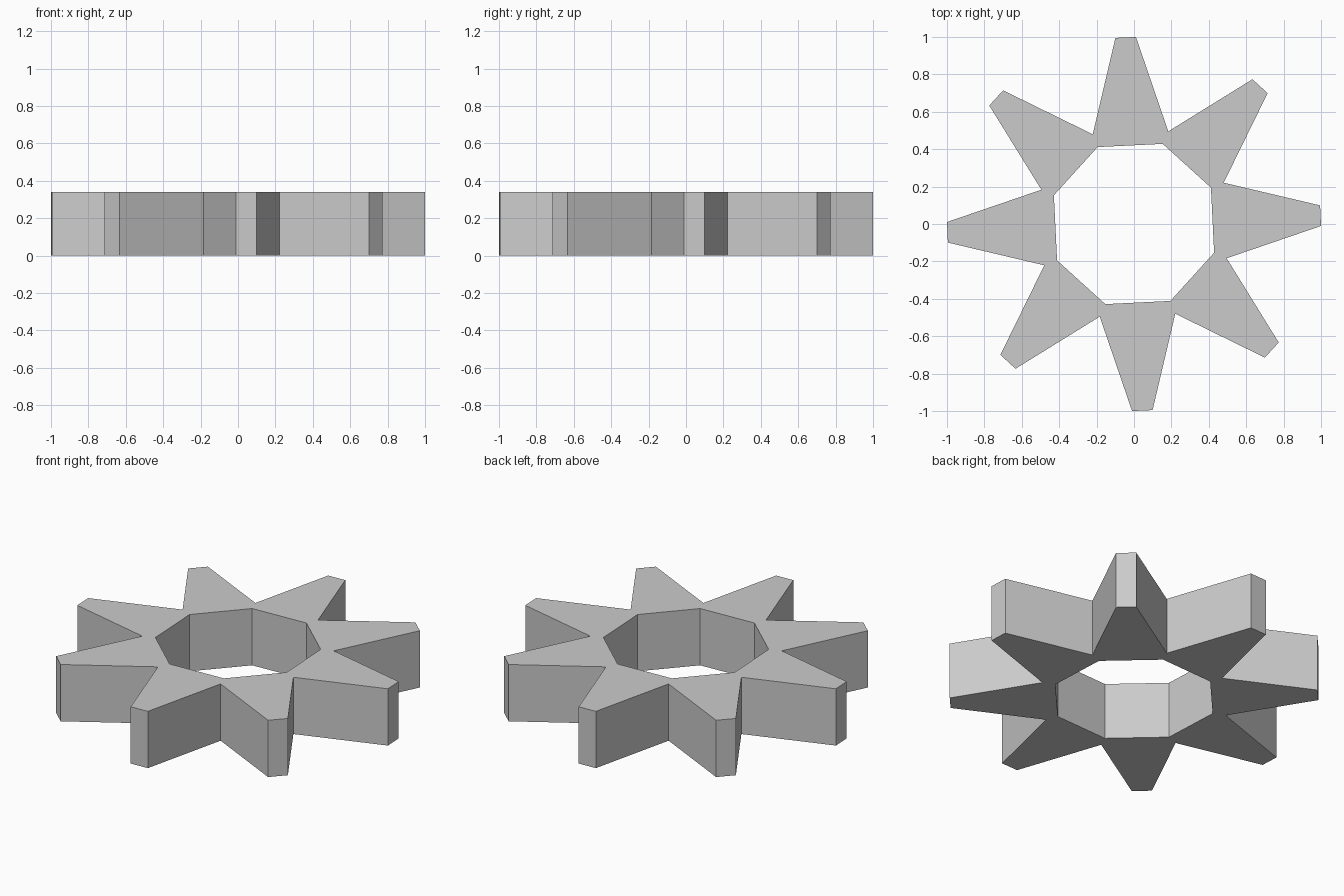
import bpy, bmesh
from math import cos, sin, radians

if "Cube" in bpy.data.objects:
    bpy.data.objects.remove(bpy.data.objects["Cube"])

TEETH = 8
HEIGHT = 0.34
STEP = 360 / TEETH


def polar(radius, degrees):
    a = radians(degrees)
    return (radius * cos(a), radius * sin(a), 0)


bm = bmesh.new()

# Corner rings of the flat outline: bore, valleys and both tooth tip corners
def ring(radius, start):
    return [bm.verts.new(polar(radius, start + i * STEP)) for i in range(TEETH)]

bore = ring(0.455, -19.7)
valley = ring(0.528, -20.3)
tip_a = ring(1.0, -0.6)
tip_b = ring(1.0, 5.7)

# Each sector is a rim segment plus a tapered tooth
faces = []
for i in range(TEETH):
    j = (i + 1) % TEETH
    faces.append(bm.faces.new((bore[i], valley[i], valley[j], bore[j])))
    faces.append(bm.faces.new((valley[i], tip_a[i], tip_b[i], valley[j])))

# Extrude the outline to full thickness
result = bmesh.ops.extrude_face_region(bm, geom=faces, use_keep_orig=True)
top = [g for g in result["geom"] if isinstance(g, bmesh.types.BMVert)]
bmesh.ops.translate(bm, verts=top, vec=(0, 0, HEIGHT))
bmesh.ops.recalc_face_normals(bm, faces=bm.faces)

mesh = bpy.data.meshes.new("toothed_wheel")
bm.to_mesh(mesh)
bm.free()
wheel = bpy.data.objects.new("toothed_wheel", mesh)
bpy.context.collection.objects.link(wheel)
